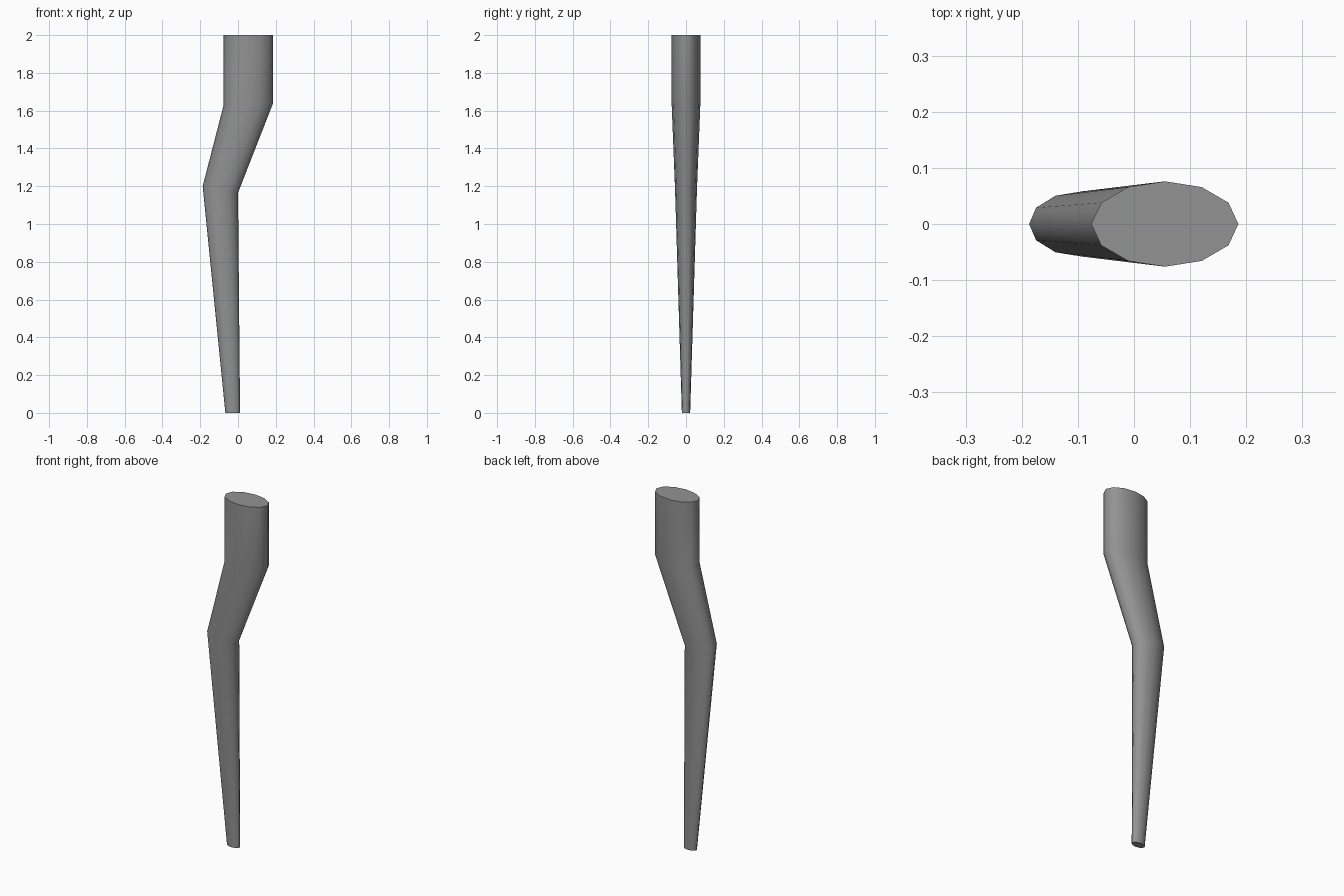
import bpy, bmesh, math

cube = bpy.data.objects.get("Cube")
if cube:
    bpy.data.objects.remove(cube, do_unlink=True)

SIDES = 12

grey = bpy.data.materials.new("mid grey")
grey.use_nodes = True
colour = (0.29, 0.29, 0.29, 1)
grey.diffuse_color = colour
grey.node_tree.nodes["Principled BSDF"].inputs["Base Color"].default_value = colour

# Oval sections from foot to top: left edge (x, z), right edge (x, z), half depth
sections = [
    ((-0.067, 0.0), (0.011, 0.0), 0.022),
    ((-0.187, 1.2), (0.0, 1.165), 0.058),
    ((-0.076, 1.63), (0.186, 1.64), 0.076),
    ((-0.076, 2.0), (0.186, 2.0), 0.076),
]

bm = bmesh.new()


def add_ring(a, b, depth):
    ring = []
    for i in range(SIDES):
        angle = math.tau * i / SIDES
        t = (1 + math.cos(angle)) / 2
        ring.append(bm.verts.new((a[0] + (b[0] - a[0]) * t,
                                  depth * math.sin(angle),
                                  a[1] + (b[1] - a[1]) * t)))
    return ring


# Tapered, bent tube with closed ends
rings = [add_ring(*s) for s in sections]
for low, high in zip(rings, rings[1:]):
    for i in range(SIDES):
        j = (i + 1) % SIDES
        bm.faces.new((low[i], low[j], high[j], high[i]))
bm.faces.new(rings[0][::-1])
bm.faces.new(rings[-1])
bmesh.ops.recalc_face_normals(bm, faces=bm.faces)

mesh = bpy.data.meshes.new("bent_leg")
bm.to_mesh(mesh)
bm.free()
mesh.materials.append(grey)
leg = bpy.data.objects.new("bent_leg", mesh)
bpy.context.collection.objects.link(leg)

# Smooth sides, crisp end caps
bpy.ops.object.select_all(action="DESELECT")
leg.select_set(True)
bpy.context.view_layer.objects.active = leg
bpy.ops.object.shade_smooth_by_angle(angle=math.radians(60))
